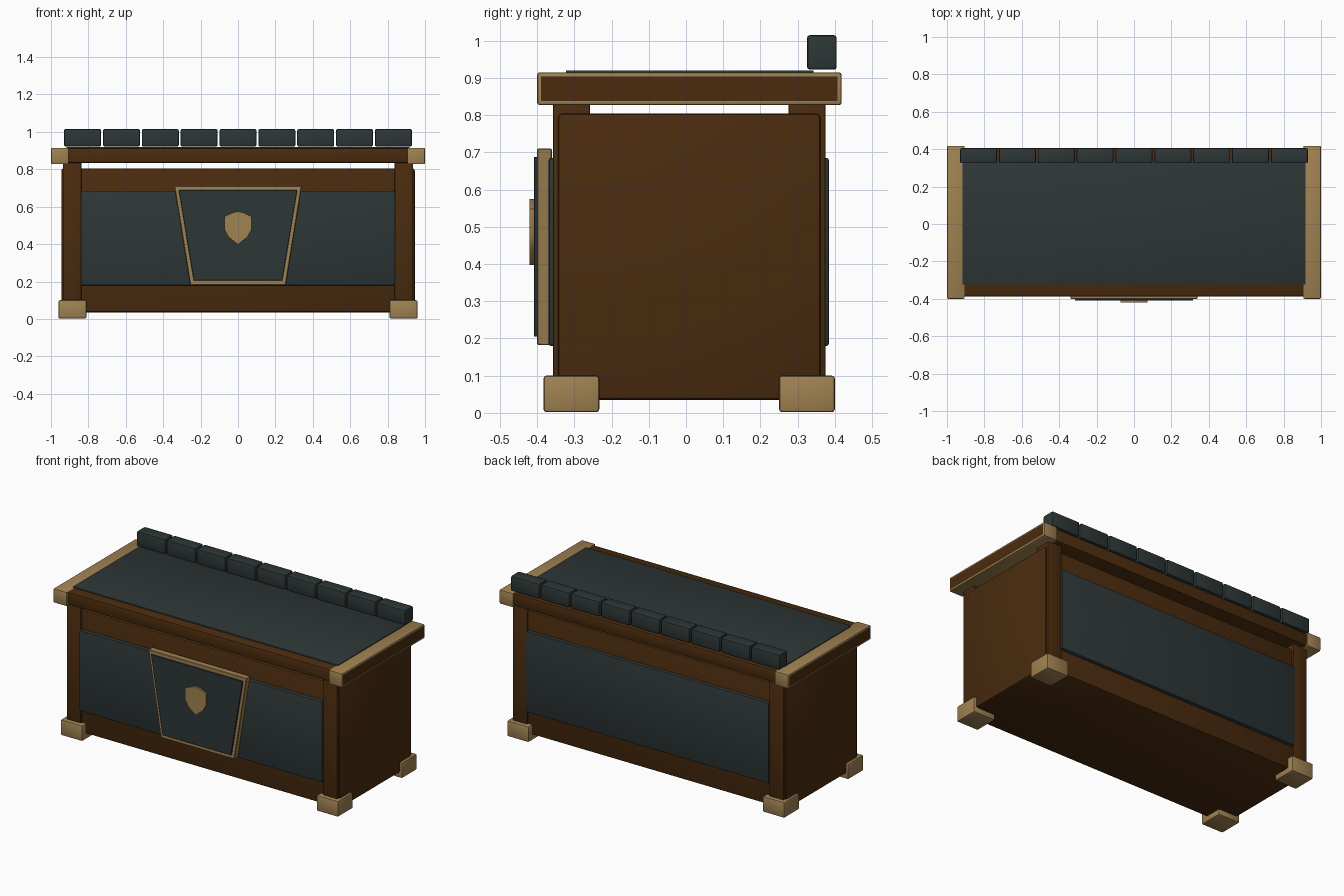
import bpy, bmesh
from mathutils import Vector

if "Cube" in bpy.data.objects:
    bpy.data.objects.remove(bpy.data.objects["Cube"])


def material(name, r, g, b):
    m = bpy.data.materials.new(name)
    m.diffuse_color = (r, g, b, 1)
    m.use_nodes = True
    m.node_tree.nodes["Principled BSDF"].inputs["Base Color"].default_value = m.diffuse_color
    return m


WOOD = material("dark brown wood", 0.069, 0.0245, 0.0045)
GOLD = material("dull gold", 0.352, 0.223, 0.084)
SLATE = material("dark slate", 0.027, 0.037, 0.037)


def finish(name, bm, mat, bevel, segments=2):
    if bevel:
        bmesh.ops.bevel(bm, geom=bm.edges[:], offset=bevel, segments=segments,
                        profile=0.5, affect='EDGES')
    bmesh.ops.recalc_face_normals(bm, faces=bm.faces[:])
    me = bpy.data.meshes.new(name)
    bm.to_mesh(me)
    bm.free()
    me.materials.append(mat)
    ob = bpy.data.objects.new(name, me)
    bpy.context.collection.objects.link(ob)
    return ob


def box(name, x, y, z, mat, bevel=0.008):
    """Bevelled box from (min, max) ranges."""
    bm = bmesh.new()
    bmesh.ops.create_cube(bm, size=1)
    for v in bm.verts:
        v.co = Vector([(r[0] + r[1]) / 2 + c * (r[1] - r[0])
                       for r, c in zip((x, y, z), v.co)])
    return finish(name, bm, mat, bevel)


def plate(name, half, y_front, y_back, mat, bevel=0.0):
    """Left-right symmetric outline (x >= 0, top to bottom) extruded along y."""
    pts = half + [(-x, z) for x, z in reversed(half) if x > 0]
    bm = bmesh.new()
    face = bm.faces.new([bm.verts.new((x, y_front, z)) for x, z in pts])
    ext = bmesh.ops.extrude_face_region(bm, geom=[face])
    for v in ext['geom']:
        if isinstance(v, bmesh.types.BMVert):
            v.co.y = y_back
    return finish(name, bm, mat, bevel, 1)


# Chest body
box("body", (-0.945, 0.945), (-0.345, 0.362), (0.035, 0.805), WOOD, 0.012)

# Corner posts and feet
for sx, side in ((-1, "left"), (1, "right")):
    px = sorted((sx * 0.838, sx * 0.936))
    fx = sorted((sx * 0.81, sx * 0.96))
    for y0, y1, f0, f1, end in ((-0.357, -0.258, -0.383, -0.233, "front"),
                                (0.275, 0.375, 0.25, 0.40, "back")):
        box(f"{end}_{side}_post", px, (y0, y1), (0.05, 0.84), WOOD, 0.005)
        box(f"{end}_{side}_foot", fx, (f0, f1), (0.002, 0.1), GOLD)

    # Lid end caps: gold rim around a brown end face
    cap = box(f"{side}_lid_cap", sorted((sx * 0.905, sx * 1.0)),
              (-0.40, 0.418), (0.827, 0.915), GOLD, 0.007)
    cap.data.materials.append(WOOD)
    bm = bmesh.new()
    bm.from_mesh(cap.data)
    end_face = max(bm.faces, key=lambda f: f.normal.x * sx * f.calc_area())
    bmesh.ops.inset_region(bm, faces=[end_face], thickness=0.005)
    end_face.material_index = 1
    bm.to_mesh(cap.data)
    bm.free()

# Slate panels on the front and back
box("front_panel", (-0.84, 0.84), (-0.369, -0.32), (0.18, 0.685), SLATE, 0.006)
box("back_panel", (-0.84, 0.84), (0.33, 0.384), (0.18, 0.685), SLATE, 0.006)

# Lid board and its slate top
box("lid_board", (-0.93, 0.93), (-0.387, 0.407), (0.833, 0.913), WOOD, 0.01)
box("lid_top_panel", (-0.918, 0.918), (-0.323, 0.343), (0.89, 0.92), SLATE, 0.002)

# Row of slate blocks along the back of the lid
for i in range(9):
    cx = (i - 4) * 0.2077
    box(f"back_block_{i + 1}", (cx - 0.099, cx + 0.099), (0.325, 0.405),
        (0.922, 1.015), SLATE)

# Front trapezoid plaque with gold frame and shield
plate("plaque_frame", [(0.34, 0.71), (0.255, 0.182)], -0.40, -0.36, GOLD, 0.003)
plate("plaque_face", [(0.317, 0.688), (0.237, 0.205)], -0.409, -0.39, SLATE, 0.002)
plate("shield", [(0, 0.575), (0.025, 0.569), (0.073, 0.548), (0.071, 0.475),
                 (0.05, 0.438), (0, 0.398)], -0.42, -0.40, GOLD)

for ob in bpy.context.collection.objects:
    ob.select_set(True)
    bpy.context.view_layer.objects.active = ob
bpy.ops.object.shade_smooth_by_angle(angle=0.6)
